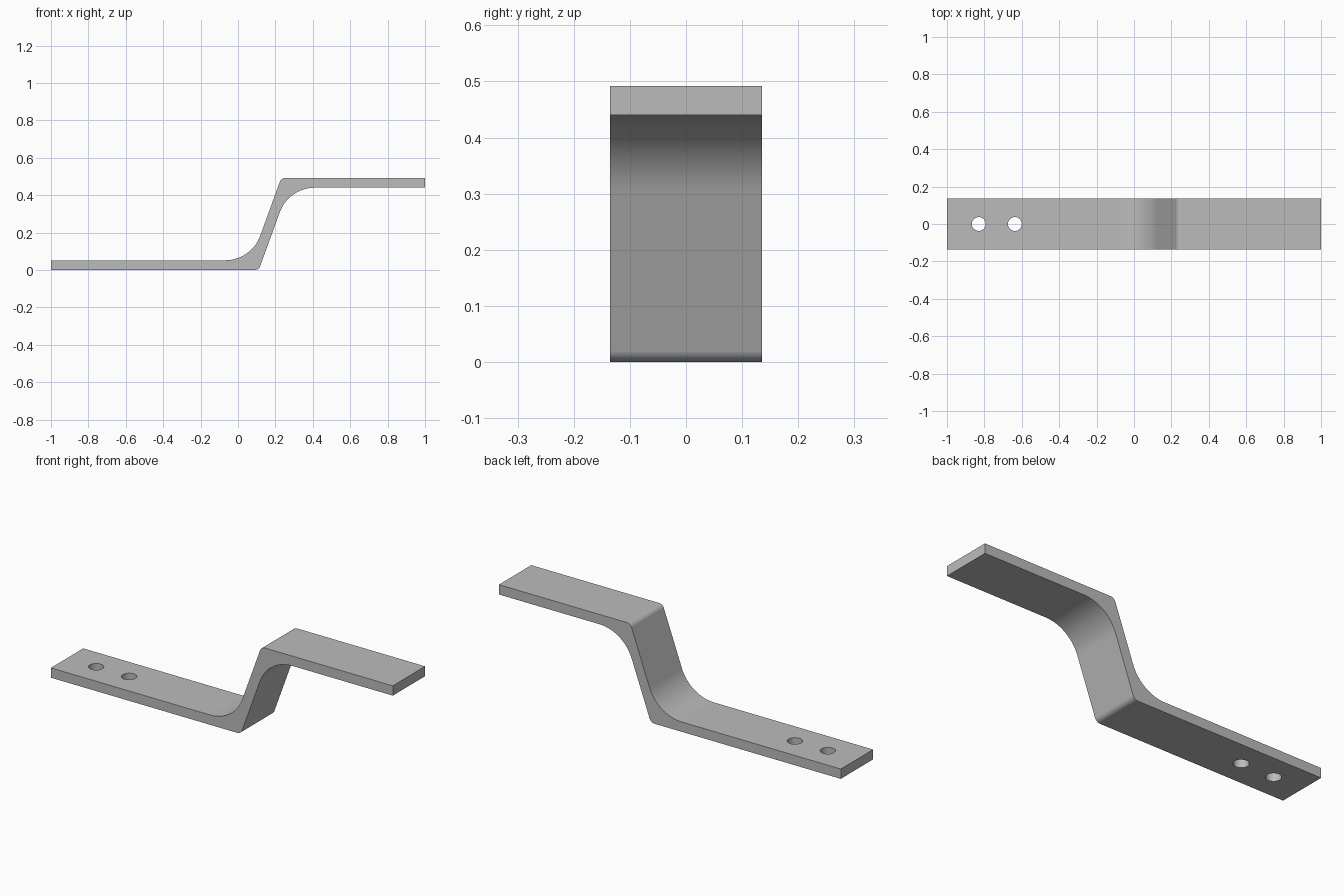
import bpy, bmesh, math
from mathutils import Vector

if "Cube" in bpy.data.objects:
    bpy.data.objects.remove(bpy.data.objects["Cube"])

HALF_WIDTH, THICK, HEIGHT = 0.135, 0.052, 0.492
OUTER_R, INNER_R = 0.03, 0.2

steel = bpy.data.materials.new("light grey metal")
steel.use_nodes = True
grey = (0.5, 0.5, 0.5, 1)
steel.diffuse_color = grey
steel.node_tree.nodes["Principled BSDF"].inputs["Base Color"].default_value = grey


def fillet(prev, corner, nxt, radius, steps):
    """Points of an arc that rounds a corner of the profile."""
    a, b = (prev - corner).normalized(), (nxt - corner).normalized()
    half = a.angle(b) / 2
    centre = corner + (a + b).normalized() * radius / math.sin(half)
    start = corner + a * radius / math.tan(half) - centre
    end = corner + b * radius / math.tan(half) - centre
    sweep = start.angle(end)
    return [centre + (start * math.sin((1 - i / steps) * sweep)
                      + end * math.sin(i / steps * sweep)) / math.sin(sweep)
            for i in range(steps + 1)]


# Side profile: two flat legs joined by a sloped web, radius 0 means sharp
corners = [(-1, 0, 0), (0.111, 0, OUTER_R), (0.271, HEIGHT - THICK, INNER_R),
           (1, HEIGHT - THICK, 0), (1, HEIGHT, 0), (0.231, HEIGHT, OUTER_R),
           (0.071, THICK, INNER_R), (-1, THICK, 0)]
points = [Vector((x, 0, z)) for x, z, r in corners]
outline = []
for i, (x, z, r) in enumerate(corners):
    if r:
        outline += fillet(points[i - 1], points[i], points[(i + 1) % len(points)],
                          r, 20 if r == INNER_R else 10)
    else:
        outline.append(points[i])

# Extrude the profile across the width
bm = bmesh.new()
face = bm.faces.new([bm.verts.new(p - Vector((0, HALF_WIDTH, 0))) for p in outline])
side = bmesh.ops.extrude_face_region(bm, geom=[face])["geom"]
bmesh.ops.translate(bm, vec=(0, 2 * HALF_WIDTH, 0),
                    verts=[v for v in side if isinstance(v, bmesh.types.BMVert)])
bmesh.ops.recalc_face_normals(bm, faces=bm.faces)
mesh = bpy.data.meshes.new("offset_bracket")
bm.to_mesh(mesh)
bm.free()
mesh.materials.append(steel)
bracket = bpy.data.objects.new("offset_bracket", mesh)
bpy.context.collection.objects.link(bracket)

# Two screw holes through the lower leg
for x in (-0.83, -0.637):
    bpy.ops.mesh.primitive_cylinder_add(vertices=48, radius=0.037, depth=0.3,
                                        location=(x, 0, THICK / 2))
    cutter = bpy.context.object
    cutter.name = "hole_cutter"
    cutter.hide_render = True
    cutter.data.materials.append(steel)
    bpy.context.view_layer.objects.active = bracket
    cut = bracket.modifiers.new("screw_hole", "BOOLEAN")
    cut.object, cut.operation, cut.solver = cutter, "DIFFERENCE", "EXACT"
    bpy.ops.object.modifier_apply(modifier=cut.name)
    bpy.data.objects.remove(cutter)

# Smooth bends and hole walls, crisp edges
bpy.ops.object.select_all(action="DESELECT")
bracket.select_set(True)
bpy.context.view_layer.objects.active = bracket
bpy.ops.object.shade_smooth_by_angle(angle=math.radians(30))
weighted = bracket.modifiers.new("clean_flats", "WEIGHTED_NORMAL")
weighted.keep_sharp = True
